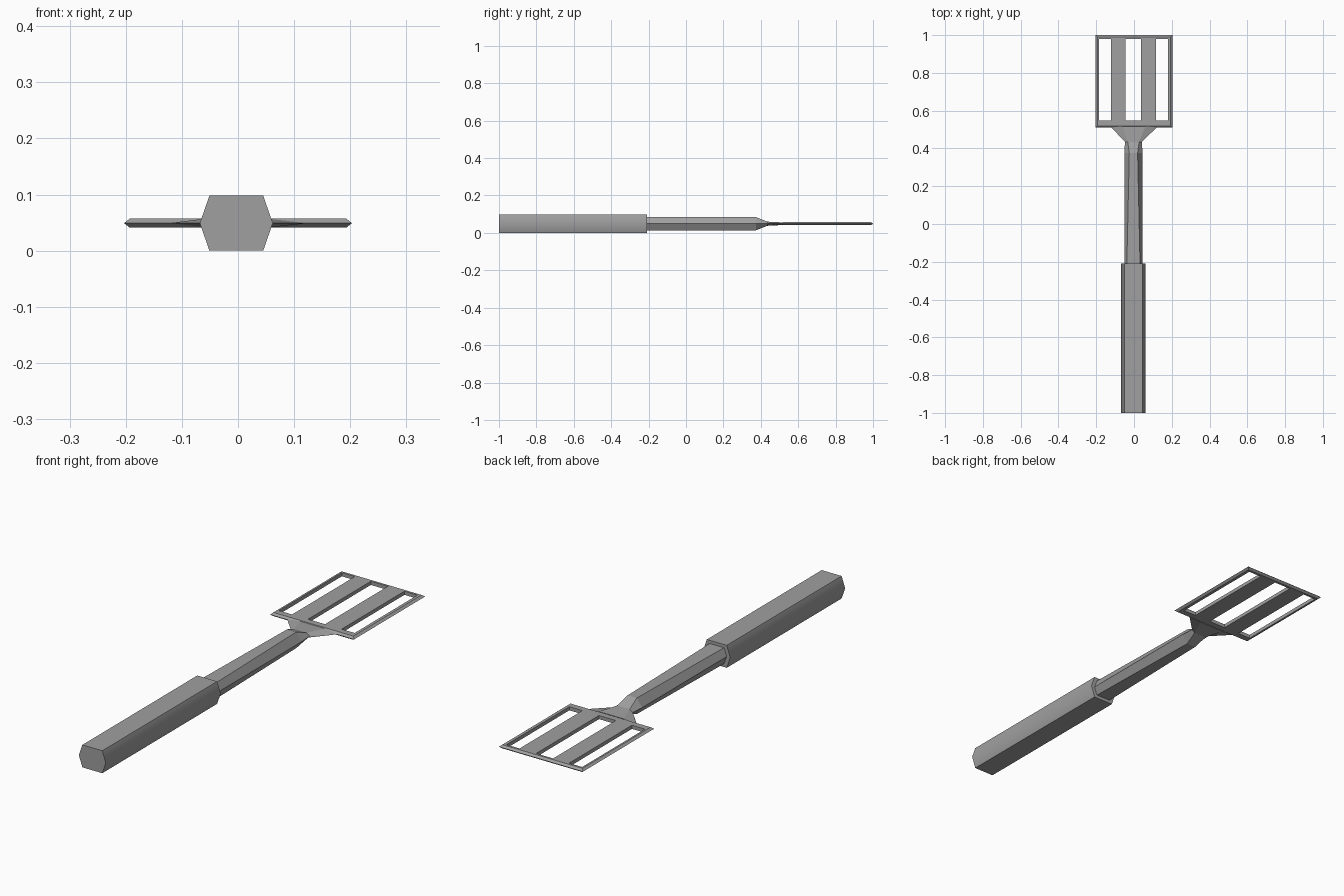
import bpy, bmesh, math

cube = bpy.data.objects.get("Cube")
if cube:
    bpy.data.objects.remove(cube, do_unlink=True)

MID_Z = 0.049

grey = bpy.data.materials.new("metal_grey")
grey.use_nodes = True
colour = (0.35, 0.35, 0.35, 1)
grey.diffuse_color = colour
grey.node_tree.nodes["Principled BSDF"].inputs["Base Color"].default_value = colour


def loft(name, rings):
    """Bridge matching rings of points and cap both ends."""
    bm = bmesh.new()
    loops = [[bm.verts.new(p) for p in ring] for ring in rings]
    n = len(loops[0])
    for a, b in zip(loops, loops[1:]):
        for i in range(n):
            j = (i + 1) % n
            bm.faces.new((a[i], a[j], b[j], b[i]))
    bm.faces.new(loops[0])
    bm.faces.new(loops[-1])
    bmesh.ops.recalc_face_normals(bm, faces=bm.faces)
    mesh = bpy.data.meshes.new(name)
    bm.to_mesh(mesh)
    bm.free()
    mesh.materials.append(grey)
    ob = bpy.data.objects.new(name, mesh)
    bpy.context.collection.objects.link(ob)
    return ob


def hexagon(y, wide, flat, high, x=-0.003):
    """Six-sided section: widest at mid height, flat on top and bottom."""
    return [(x + px, y, MID_Z + pz) for px, pz in (
        (wide, 0), (flat, high), (-flat, high),
        (-wide, 0), (-flat, -high), (flat, -high))]


def rectangle(x0, x1, y0, y1, z):
    return [(x0, y0, z), (x1, y0, z), (x1, y1, z), (x0, y1, z)]


def select_only(ob):
    bpy.ops.object.select_all(action='DESELECT')
    ob.select_set(True)
    bpy.context.view_layer.objects.active = ob


# Grip with softened side ridges
grip = loft("grip", [hexagon(y, 0.065, 0.048, 0.049) for y in (-1, -0.208)])
select_only(grip)
bpy.ops.object.shade_smooth_by_angle(angle=math.radians(45))

# Shaft, flattening into a neck that flares out to the blade
loft("shaft", [
    hexagon(-0.22, 0.048, 0.035, 0.035),
    hexagon(0.375, 0.048, 0.022, 0.035),
    hexagon(0.435, 0.045, 0.03, 0.011),
    hexagon(0.515, 0.124, 0.06, 0.007, 0),
])

# Thin blade with a bevelled rim
blade = loft("blade", [
    rectangle(-0.203 + e, 0.203 - e, 0.51 + e, 1 - e, MID_Z + dz)
    for e, dz in ((0.01, -0.008), (0, 0), (0.01, 0.008))])

# Three slots through the blade
for x0, x1 in ((-0.185, -0.122), (-0.045, 0.037), (0.117, 0.18)):
    cutter = loft("slot_cutter", [
        rectangle(x0, x1, 0.547, 0.98, z) for z in (0, 0.1)])
    cutter.hide_render = True
    cut = blade.modifiers.new("slot", 'BOOLEAN')
    cut.operation = 'DIFFERENCE'
    cut.solver = 'EXACT'
    cut.object = cutter
    select_only(blade)
    bpy.ops.object.modifier_apply(modifier=cut.name)
    bpy.data.objects.remove(cutter, do_unlink=True)
